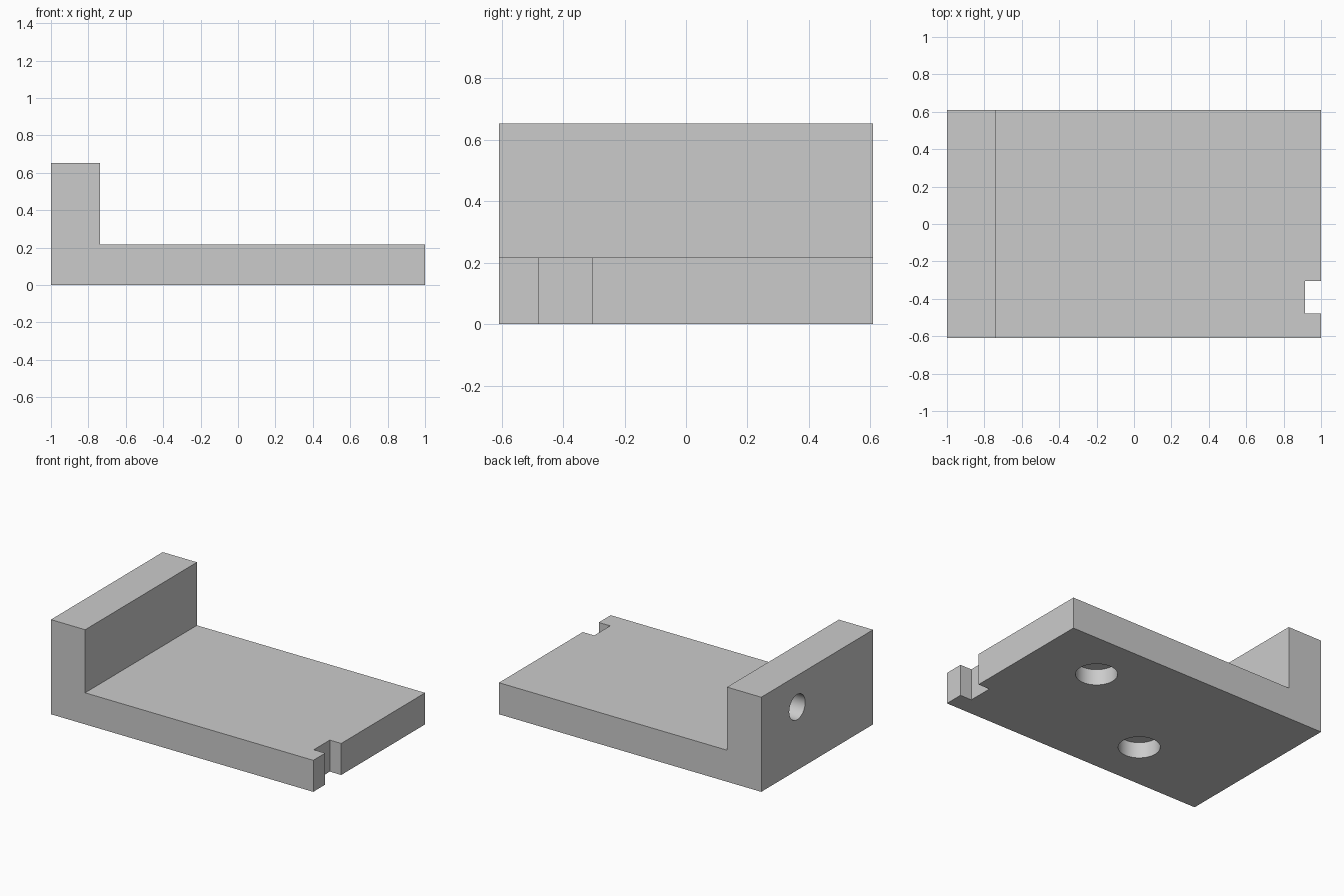
import bpy
import bmesh
from math import pi
from mathutils import Matrix

cube = bpy.data.objects.get("Cube")
if cube:
    bpy.data.objects.remove(cube, do_unlink=True)

U = 2 / 46                       # grid module of the part
HALF_X, HALF_Y = 1.0, 14 * U
BASE_H, WALL_H, WALL_T = 5 * U, 15 * U, 6 * U

grey = bpy.data.materials.new("light_grey")
grey.use_nodes = True
colour = (0.6, 0.6, 0.6, 1)
grey.diffuse_color = colour
grey.node_tree.nodes["Principled BSDF"].inputs["Base Color"].default_value = colour


def add_object(name, bm):
    bmesh.ops.recalc_face_normals(bm, faces=bm.faces)
    mesh = bpy.data.meshes.new(name)
    bm.to_mesh(mesh)
    bm.free()
    mesh.materials.append(grey)
    obj = bpy.data.objects.new(name, mesh)
    bpy.context.collection.objects.link(obj)
    return obj


def cut(target, name, bm):
    cutter = add_object(name, bm)
    cutter.hide_render = True
    cutter.hide_set(True)
    mod = target.modifiers.new(name, "BOOLEAN")
    mod.operation = "DIFFERENCE"
    mod.solver = "EXACT"
    mod.object = cutter
    bpy.context.view_layer.objects.active = target
    bpy.ops.object.modifier_apply(modifier=name)
    bpy.data.objects.remove(cutter, do_unlink=True)


def drill(target, name, centre, radius, depth, turn=Matrix()):
    # Blind round hole, centred on the surface it enters
    bm = bmesh.new()
    bmesh.ops.create_cone(bm, cap_ends=True, segments=48, radius1=radius,
                          radius2=radius, depth=2 * depth,
                          matrix=Matrix.Translation(centre) @ turn)
    cut(target, name, bm)


# L-shaped bracket: floor plate with an upright end wall
profile = [(-HALF_X, 0), (HALF_X, 0), (HALF_X, BASE_H),
           (WALL_T - HALF_X, BASE_H), (WALL_T - HALF_X, WALL_H), (-HALF_X, WALL_H)]
bm = bmesh.new()
side = bm.faces.new([bm.verts.new((x, -HALF_Y, z)) for x, z in profile])
swept = bmesh.ops.extrude_face_region(bm, geom=[side])["geom"]
bmesh.ops.translate(bm, vec=(0, 2 * HALF_Y, 0),
                    verts=[v for v in swept if isinstance(v, bmesh.types.BMVert)])
bracket = add_object("bracket", bm)

# Square notch through the free end of the plate
bm = bmesh.new()
bmesh.ops.create_cube(bm, size=1, matrix=Matrix.Translation((HALF_X, -9 * U, BASE_H / 2))
                      @ Matrix.Diagonal((4 * U, 4 * U, 2 * BASE_H, 1)))
cut(bracket, "end_notch", bm)

# Blind holes in the underside and in the outer face of the wall
for i, (x, y) in enumerate([(12 * U, 6 * U), (-6 * U, -6 * U)]):
    drill(bracket, f"underside_hole_{i}", (x, y, 0), 3 * U, BASE_H / 2)
drill(bracket, "wall_hole", (-HALF_X, 5 * U, 10 * U), 2 * U, 3.5 * U,
      Matrix.Rotation(pi / 2, 4, "Y"))

# Smooth hole walls, sharp everywhere else
bpy.ops.object.select_all(action="DESELECT")
bracket.select_set(True)
bpy.context.view_layer.objects.active = bracket
bpy.ops.object.shade_smooth_by_angle(angle=pi / 6)
